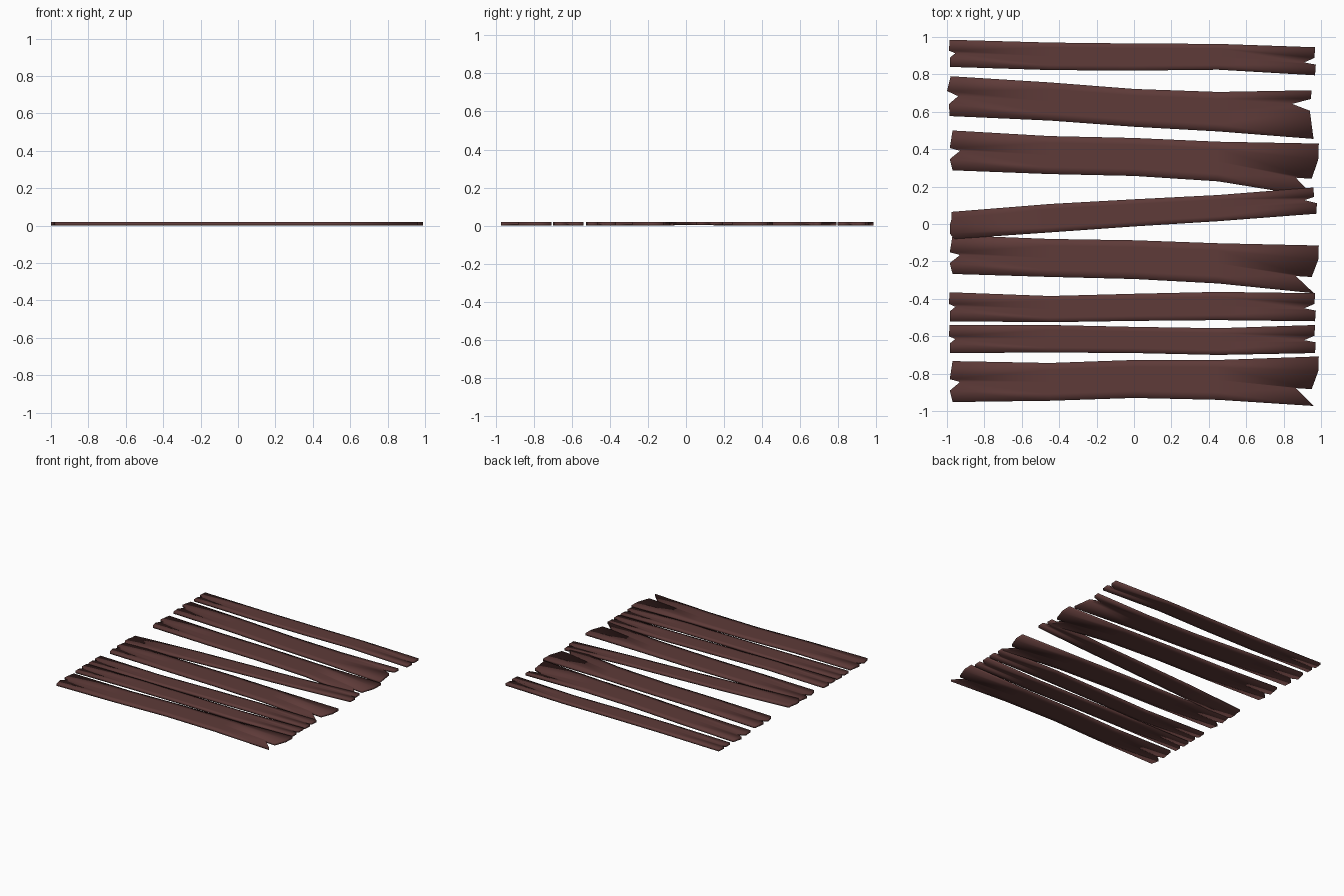
import bpy, bmesh

# One dark wood colour
wood = bpy.data.materials.new("dark_brown_wood")
wood.diffuse_color = (0.112, 0.043, 0.040, 1)

STATIONS = (-0.45, 0.0, 0.45)
COLUMNS = (0.0, 0.18, 0.5, 0.82, 1.0)

# Splintered end profiles: (x, fraction across the plank from its +y edge)
LEFT = {
    "wide": [(-0.97, 0), (-0.985, 0.44), (-0.93, 0.51), (-0.985, 0.72), (-0.97, 1)],
    "narrow": [(-0.985, 0), (-0.99, 0.4), (-0.955, 0.5), (-0.985, 0.66), (-0.985, 1)],
    "upper": [(-0.98, 0), (-1.0, 0.37), (-0.94, 0.5), (-0.99, 0.7), (-0.985, 1)],
    "slim": [(-0.975, 0), (-0.975, 0.25), (-0.985, 0.5), (-0.985, 0.8), (-0.96, 1)],
}
RIGHT = {
    "wide": [(0.988, 0), (0.985, 0.3), (0.95, 0.66), (0.865, 0.64), (0.962, 1)],
    "narrow": [(0.968, 0), (0.965, 0.38), (0.91, 0.54), (0.972, 0.62), (0.968, 1)],
    "upper": [(0.95, 0), (0.945, 0.18), (0.845, 0.28), (0.94, 0.42), (0.96, 1)],
    "slim": [(0.96, 0), (0.962, 0.36), (0.91, 0.48), (0.978, 0.6), (0.975, 1)],
}


def plank(name, style, upper, lower, z0=0.0, z1=0.018):
    """Slab following an upper and lower edge, with ragged ends."""
    rows = []
    for i in range(5):
        if i == 0:
            pts = LEFT[style]
        elif i == 4:
            pts = RIGHT[style]
        else:
            pts = [(STATIONS[i - 1], t) for t in COLUMNS]
        rows.append([(x, upper[i] + (lower[i] - upper[i]) * t) for x, t in pts])
    bm = bmesh.new()
    grid = [[bm.verts.new((x, y, z1)) for x, y in r] for r in rows]
    faces = []
    for a, b in zip(grid, grid[1:]):
        for j in range(4):
            faces.append(bm.faces.new((a[j], a[j + 1], b[j + 1], b[j])))
    # Extrude the top sheet down into a closed slab
    ext = bmesh.ops.extrude_face_region(bm, geom=faces, use_keep_orig=True)
    for v in ext["geom"]:
        if isinstance(v, bmesh.types.BMVert):
            v.co.z = z0
    bmesh.ops.recalc_face_normals(bm, faces=bm.faces)
    for f in bm.faces:
        f.smooth = True
    me = bpy.data.meshes.new(name)
    bm.to_mesh(me)
    bm.free()
    me.materials.append(wood)
    ob = bpy.data.objects.new(name, me)
    bpy.context.collection.objects.link(ob)


# Planks from back to front: edge heights in y at five stations along x
plank("plank_1", "narrow", (0.985, 0.97, 0.965, 0.963, 0.945),
      (0.84, 0.823, 0.82, 0.825, 0.795))
plank("plank_2", "upper", (0.79, 0.757, 0.722, 0.706, 0.715),
      (0.577, 0.553, 0.52, 0.495, 0.455))
plank("plank_3", "wide", (0.50, 0.47, 0.46, 0.44, 0.43),
      (0.287, 0.267, 0.257, 0.228, 0.145))
plank("plank_4_slanted", "slim", (0.065, 0.107, 0.132, 0.155, 0.195),
      (-0.08, -0.045, -0.013, 0.015, 0.055), 0.002, 0.02)
plank("plank_5", "wide", (-0.06, -0.08, -0.087, -0.103, -0.115),
      (-0.267, -0.283, -0.294, -0.318, -0.37))
plank("plank_6", "narrow", (-0.365, -0.385, -0.373, -0.363, -0.37),
      (-0.52, -0.525, -0.518, -0.514, -0.52))
plank("plank_7", "narrow", (-0.54, -0.54, -0.55, -0.557, -0.54),
      (-0.69, -0.687, -0.69, -0.70, -0.69))
plank("plank_8", "wide", (-0.733, -0.743, -0.727, -0.727, -0.708),
      (-0.952, -0.945, -0.93, -0.94, -0.973))
